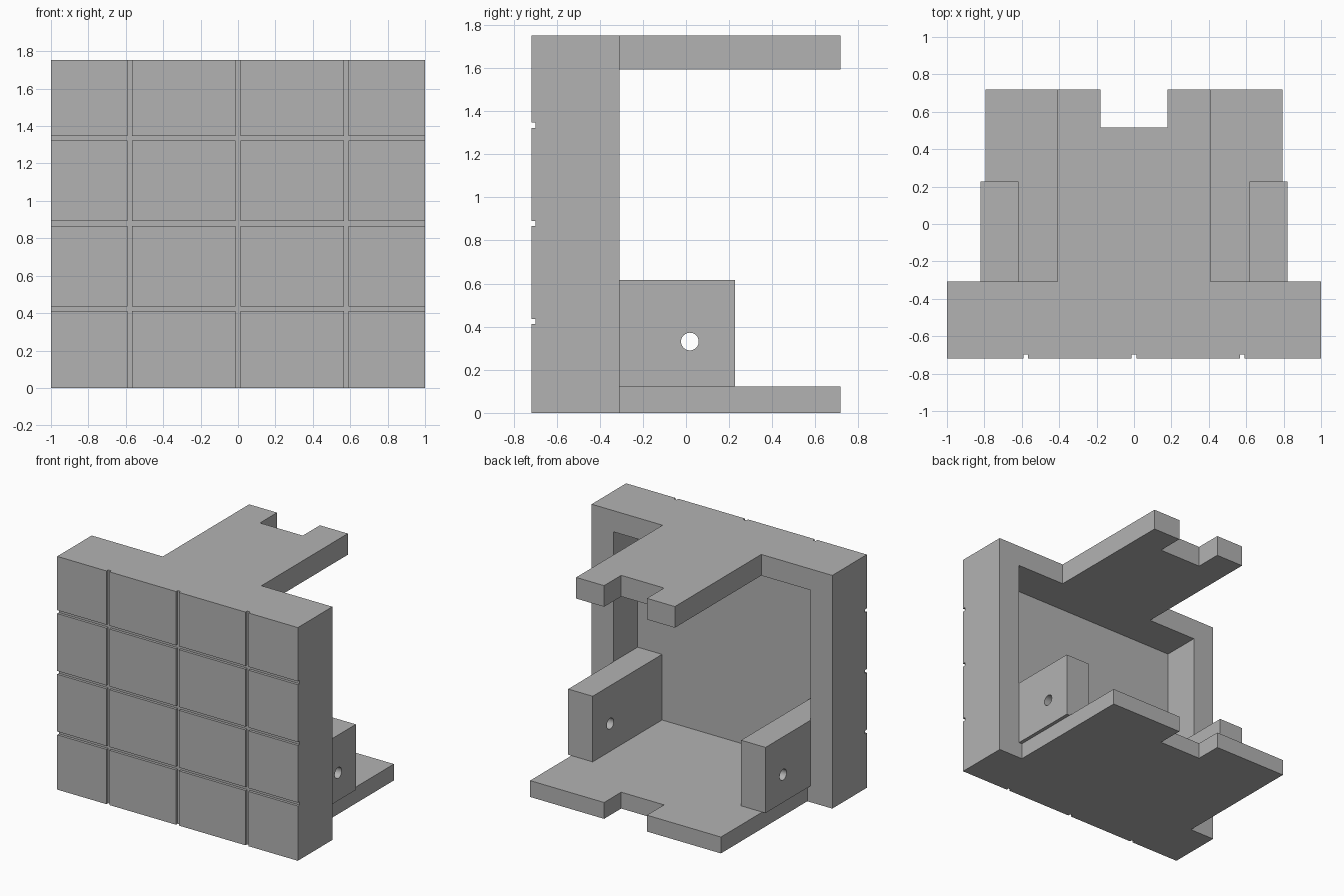
import bpy
import bmesh
import math
from mathutils import Matrix

default = bpy.data.objects.get("Cube")
if default:
    bpy.data.objects.remove(default, do_unlink=True)

grey = bpy.data.materials.new("plain grey")
grey.use_nodes = True
colour = (0.45, 0.45, 0.45, 1)
grey.diffuse_color = colour
grey.node_tree.nodes["Principled BSDF"].inputs["Base Color"].default_value = colour

# Main dimensions
FRONT, REAR, BACK = -0.718, -0.308, 0.718
TOP, CEILING, FLOOR = 1.752, 1.593, 0.123
RECESS_X, RECESS_Y = 0.82, -0.597
GROOVE = 0.0125


def finish(name, bm):
    bmesh.ops.recalc_face_normals(bm, faces=bm.faces)
    mesh = bpy.data.meshes.new(name)
    bm.to_mesh(mesh)
    bm.free()
    mesh.materials.append(grey)
    obj = bpy.data.objects.new(name, mesh)
    bpy.context.scene.collection.objects.link(obj)
    return obj


def box(name, x0, x1, y0, y1, z0, z1):
    bm = bmesh.new()
    bmesh.ops.create_cube(bm, size=1)
    bmesh.ops.scale(bm, vec=(x1 - x0, y1 - y0, z1 - z0), verts=bm.verts)
    bmesh.ops.translate(bm, vec=((x0 + x1) / 2, (y0 + y1) / 2, (z0 + z1) / 2), verts=bm.verts)
    return finish(name, bm)


def cut(target, cutter):
    cutter.hide_render = True
    mod = target.modifiers.new("cut", 'BOOLEAN')
    mod.operation = 'DIFFERENCE'
    mod.solver = 'EXACT'
    mod.object = cutter
    bpy.context.view_layer.objects.active = target
    bpy.ops.object.modifier_apply(modifier=mod.name)
    bpy.data.objects.remove(cutter, do_unlink=True)


def notched_plate(name, half_width, z0, z1):
    # Half outline, mirrored across x, with a rectangular notch at the back
    half = [(half_width, REAR), (half_width, BACK), (0.178, BACK), (0.178, 0.515)]
    outline = half + [(-x, y) for x, y in reversed(half)]
    bm = bmesh.new()
    face = bm.faces.new([bm.verts.new((x, y, z0)) for x, y in outline])
    result = bmesh.ops.extrude_face_region(bm, geom=[face])
    top = [v for v in result["geom"] if isinstance(v, bmesh.types.BMVert)]
    bmesh.ops.translate(bm, vec=(0, 0, z1 - z0), verts=top)
    return finish(name, bm)


# Front block, hollowed from behind
front_block = box("front_block", -1, 1, FRONT, REAR, 0, TOP)
cut(front_block, box("recess_cutter", -RECESS_X, RECESS_X, RECESS_Y, 0, FLOOR, CEILING))

# Grid of grooves across the front face
for x in (-0.578, 0, 0.578):
    cut(front_block, box("groove_cutter", x - GROOVE, x + GROOVE, -1, FRONT + 0.02, -1, 2))
for z in (0.424, 0.879, 1.335):
    cut(front_block, box("groove_cutter", -2, 2, -1, FRONT + 0.02, z - GROOVE, z + GROOVE))

# Top and bottom plates
notched_plate("top_plate", 0.41, CEILING, TOP)
notched_plate("bottom_plate", 0.793, 0, FLOOR)

# Side lugs with a cross hole
for side, name in ((1, "left_lug"), (-1, "right_lug")):
    x0, x1 = sorted((side * 0.617, side * RECESS_X))
    lug = box(name, x0, x1, RECESS_Y, 0.227, FLOOR, 0.616)
    bm = bmesh.new()
    bmesh.ops.create_cone(bm, cap_ends=True, segments=32, radius1=0.041, radius2=0.041, depth=1,
                          matrix=Matrix.Translation((side * 0.72, 0.018, 0.331))
                          @ Matrix.Rotation(math.pi / 2, 4, 'Y'))
    cut(lug, finish("hole_cutter", bm))
    bpy.ops.object.select_all(action='DESELECT')
    lug.select_set(True)
    bpy.context.view_layer.objects.active = lug
    bpy.ops.object.shade_smooth_by_angle(angle=math.radians(30))
